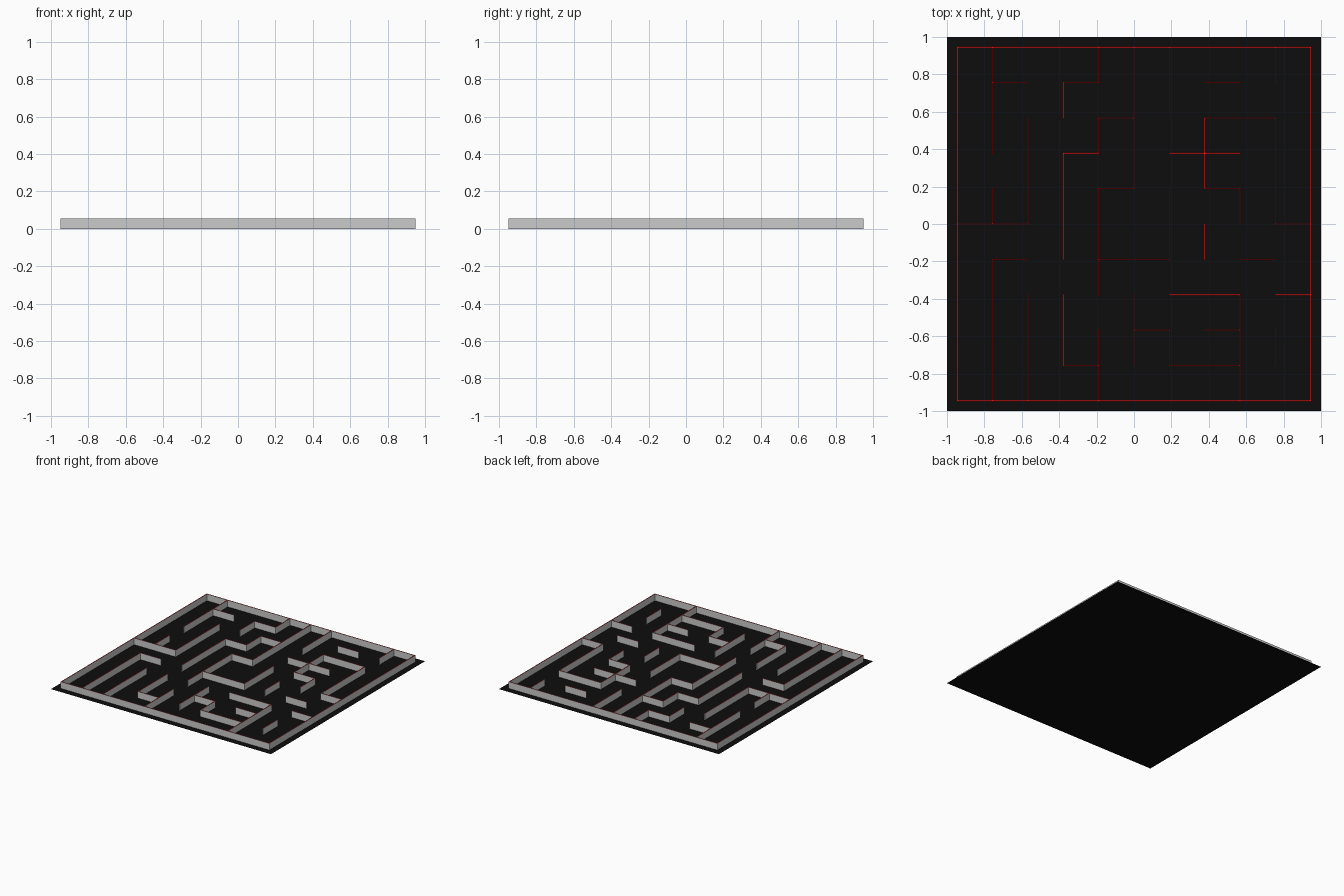
import bpy, bmesh

if "Cube" in bpy.data.objects:
    bpy.data.objects.remove(bpy.data.objects["Cube"])

CELL, HALF, H = 0.189, 0.003, 0.055   # grid pitch, half wall thickness, wall height

# Horizontal walls: grid row -> (start, end) columns
ROWS = {5: [(-5, 5)], 4: [(-4, -3), (-2, -1), (2, 3)], 3: [(-1, 0), (2, 4)],
        2: [(-2, -1), (1, 3)], 1: [(-1, 0), (2, 3)], 0: [(-5, -3), (4, 5)],
        -1: [(-4, -3), (-1, 1), (3, 4)], -2: [(1, 3), (4, 5)],
        -3: [(0, 1), (2, 3)], -4: [(-2, -1), (1, 3)], -5: [(-5, 5)]}
# Vertical walls: grid column -> (start, end) rows
COLS = {-5: [(-5, 5)], -4: [(2, 5), (0, 1), (-5, -1)], -3: [(0, 3), (-5, -2)],
        -2: [(3, 4), (-1, 2), (-4, -2)], -1: [(4, 5), (2, 3), (-2, 1), (-5, -3)],
        0: [(1, 5), (-4, -2)], 1: [(3, 5), (-1, 1), (-4, -3)],
        2: [(1, 3), (-1, 0)], 3: [(0, 1), (-5, -2)],
        4: [(4, 5), (0, 3), (-4, -3)], 5: [(-5, 5)]}


def material(name, color):
    m = bpy.data.materials.new(name)
    m.diffuse_color = color
    m.use_nodes = True
    m.node_tree.nodes["Principled BSDF"].inputs["Base Color"].default_value = m.diffuse_color
    return m


def finish(name, bm, mat=None):
    me = bpy.data.meshes.new(name)
    bm.to_mesh(me)
    bm.free()
    ob = bpy.data.objects.new(name, me)
    bpy.context.collection.objects.link(ob)
    if mat:
        me.materials.append(mat)
    return ob


def rect(x0, y0, x1, y1, z):
    return [(x0, y0, z), (x1, y0, z), (x1, y1, z), (x0, y1, z)]


# Footprint of every wall
footprints = []
for j, runs in ROWS.items():
    for a, b in runs:
        footprints.append((a * CELL - HALF, j * CELL - HALF, b * CELL + HALF, j * CELL + HALF))
for i, runs in COLS.items():
    for a, b in runs:
        footprints.append((i * CELL - HALF, a * CELL - HALF, i * CELL + HALF, b * CELL + HALF))

# Grey wall sides and red wall tops
sides, tops = bmesh.new(), bmesh.new()
for fp in footprints:
    lo = [sides.verts.new(p) for p in rect(*fp, 0)]
    hi = [sides.verts.new(p) for p in rect(*fp, H)]
    for k in range(4):
        n = (k + 1) % 4
        sides.faces.new((lo[k], lo[n], hi[n], hi[k]))
    tops.faces.new([tops.verts.new(p) for p in rect(*fp, H)])
finish("maze_walls", sides)
finish("wall_tops", tops, material("red", (0.8, 0.01, 0.01, 1)))

# Black floor sheet
floor = bmesh.new()
floor.faces.new([floor.verts.new(p) for p in rect(-1, -1, 1, 1, 0)])
finish("floor", floor, material("black", (0.004, 0.004, 0.004, 1)))
